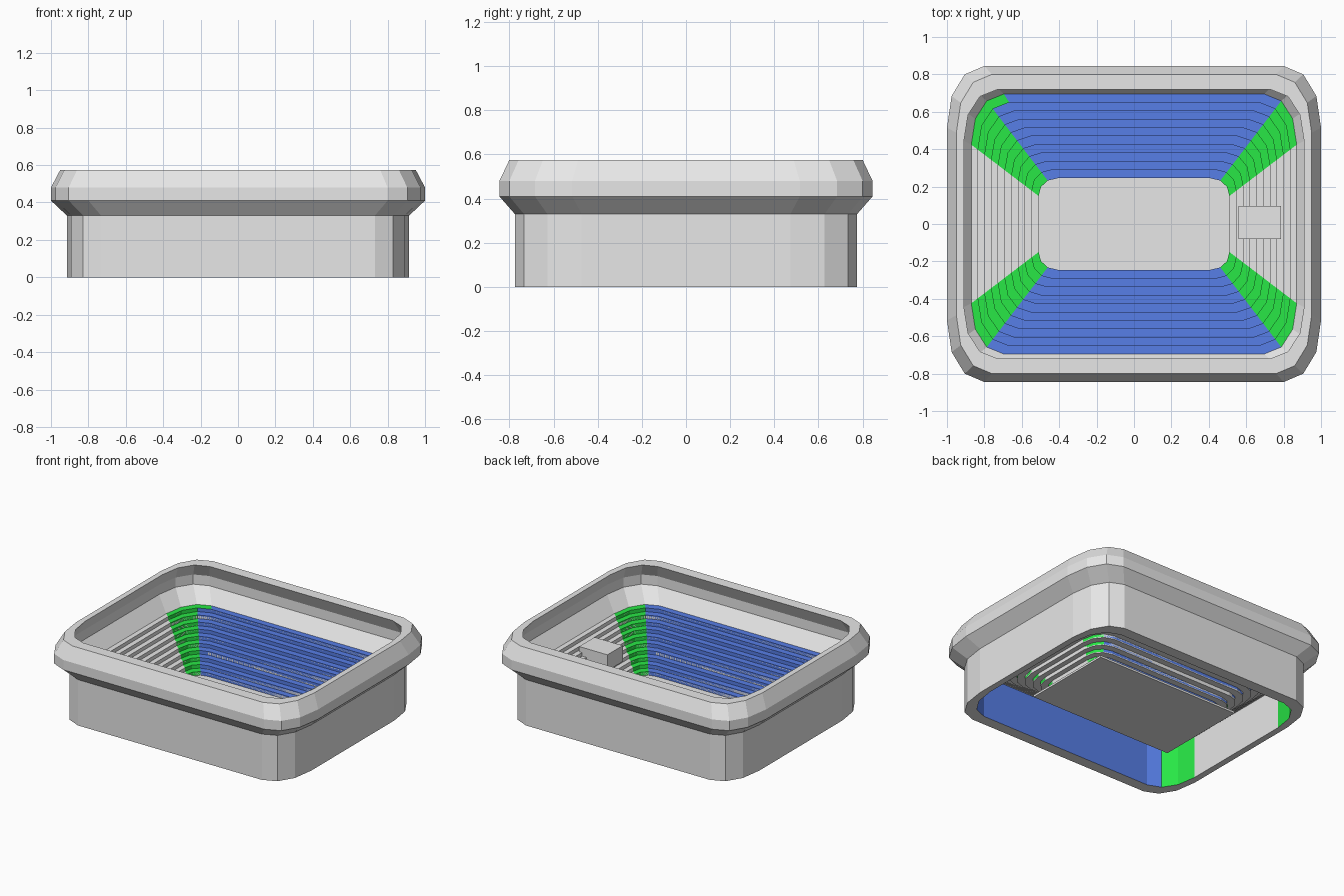
import bpy

if "Cube" in bpy.data.objects:
    bpy.data.objects.remove(bpy.data.objects["Cube"], do_unlink=True)


def make_material(name, rgb):
    mat = bpy.data.materials.new(name)
    mat.use_nodes = True
    mat.diffuse_color = (*rgb, 1)
    mat.node_tree.nodes["Principled BSDF"].inputs["Base Color"].default_value = (*rgb, 1)
    return mat


MATERIALS = [
    make_material("concrete_grey", (0.8, 0.8, 0.8)),
    make_material("seat_blue", (0.10, 0.22, 0.84)),
    make_material("seat_green", (0.022, 0.82, 0.063)),
]
GREY, BLUE, GREEN = range(3)

# Seat colour of each outline segment, repeated on both halves of the bowl
SECTORS = [GREEN, GREEN, BLUE, BLUE, BLUE, GREEN, GREEN, GREY]
CORNER = [(1, 0.61), (0.975, 0.81), (0.905, 0.947), (0.8, 1)]


def outline(hx, hy, z):
    """Rectangle with faceted corners, counter-clockwise."""
    half = CORNER + [(-x, y) for x, y in reversed(CORNER)]
    loop = half + [(-x, -y) for x, y in half]
    return [(x * hx, y * hy, z) for x, y in loop]


def loft(name, profile, paint, closed=False, flip=False):
    """Join outlines (half width, half depth, height) with bands of faces."""
    verts = [p for ring in profile for p in outline(*ring)]
    n = 4 * len(CORNER)
    faces, colours = [], []
    for i in range(len(profile) if closed else len(profile) - 1):
        a, b = i * n, (i + 1) % len(profile) * n
        for j in range(n):
            k = (j + 1) % n
            quad = (a + j, a + k, b + k, b + j)
            faces.append(quad[::-1] if flip else quad)
            colours.append(paint(i, j))
    mesh = bpy.data.meshes.new(name)
    mesh.from_pydata(verts, [], faces)
    for mat in MATERIALS:
        mesh.materials.append(mat)
    mesh.polygons.foreach_set("material_index", colours)
    mesh.update()
    obj = bpy.data.objects.new(name, mesh)
    bpy.context.collection.objects.link(obj)
    return obj


def box(name, low, high):
    size = [h - l for l, h in zip(low, high)]
    centre = [(h + l) / 2 for l, h in zip(low, high)]
    bpy.ops.mesh.primitive_cube_add(size=1, location=centre)
    obj = bpy.context.object
    obj.name = name
    obj.scale = size
    obj.data.materials.append(MATERIALS[GREY])


# Outer wall with flared rim; its inner skirt carries the seat colours
TOP, FLOOR, STEPS = 0.31, 0.05, 10
wall = [
    (0.915, 0.775, 0), (0.915, 0.775, 0.33), (1, 0.845, 0.41),
    (1, 0.845, 0.48), (0.95, 0.80, 0.575), (0.91, 0.72, 0.575),
    (0.955, 0.765, 0.48), (0.955, 0.765, 0.41),
    (0.87, 0.695, TOP), (0.87, 0.695, 0),
]
skirt = len(wall) - 2
loft("outer_wall", wall,
     lambda i, j: SECTORS[j % 8] if i == skirt else GREY, closed=True)


# Stepped seating, from the top row down to the pitch
def terrace(drop):
    rings = []
    for i in range(STEPS):
        z = TOP - (TOP - FLOOR) * i / STEPS - drop
        for t in (i / STEPS, (i + 1) / STEPS):
            rings.append((0.87 - 0.36 * t, 0.695 - 0.45 * t, z))
    rings.append((*rings[-1][:2], FLOOR - drop))
    return rings


def seat_colour(i, j):
    # One block of the top row at the back right is green
    return GREEN if (i, j) == (0, 4) else SECTORS[j % 8]


loft("seating", terrace(0), seat_colour)
loft("seating_underside", terrace(0.006), lambda i, j: GREY, flip=True)

# Pitch slab and the raised box above the end stand
box("pitch", (-0.57, -0.34, FLOOR - 0.015), (0.57, 0.34, FLOOR))
box("stand_box", (0.56, -0.08, 0.18), (0.785, 0.095, 0.295))
